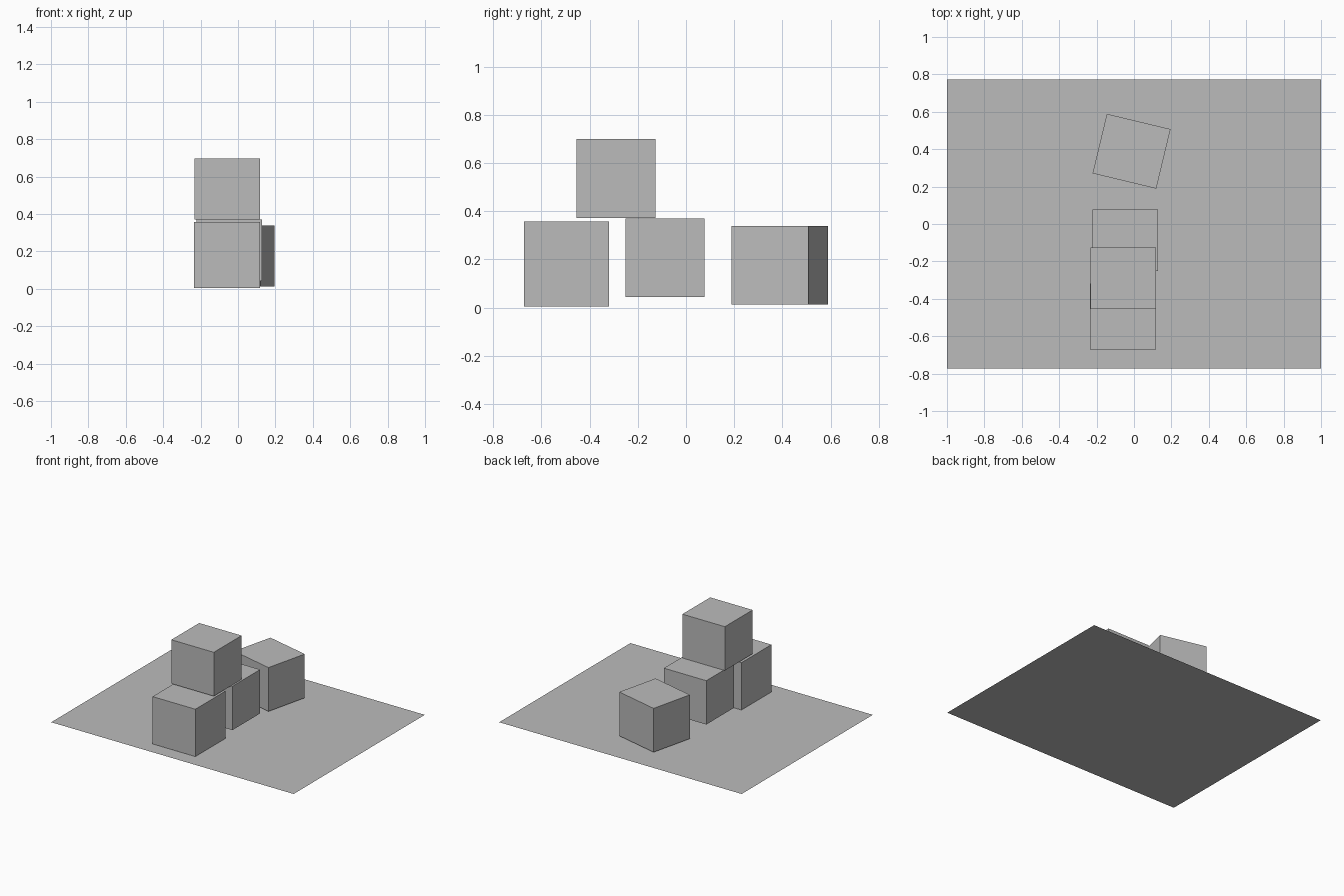
import bpy
import math

if "Cube" in bpy.data.objects:
    bpy.data.objects.remove(bpy.data.objects["Cube"])

grey = bpy.data.materials.new("mid_grey")
grey.diffuse_color = (0.5, 0.5, 0.5, 1.0)
grey.use_nodes = True
grey.node_tree.nodes["Principled BSDF"].inputs["Base Color"].default_value = grey.diffuse_color


def box(name, center, size, turn=0.0):
    """Add a flat-faced block with the given centre, size and turn about z."""
    bpy.ops.mesh.primitive_cube_add(size=1, location=center,
                                    rotation=(0, 0, math.radians(turn)))
    ob = bpy.context.object
    ob.name = name
    ob.scale = size
    ob.data.materials.append(grey)


# Thin sheet the blocks stand on
bpy.ops.mesh.primitive_plane_add(size=1, location=(0, 0, 0))
floor = bpy.context.object
floor.name = "floor_sheet"
floor.scale = (2.0, 1.545, 1.0)
floor.data.materials.append(grey)

# Row of blocks from front to back, with one stacked on top
box("front_block", (-0.058, -0.495, 0.181), (0.353, 0.353, 0.353))
box("middle_block", (-0.046, -0.087, 0.207), (0.35, 0.327, 0.327))
box("top_block", (-0.057, -0.290, 0.535), (0.35, 0.327, 0.327))
box("turned_back_block", (-0.013, 0.389, 0.176), (0.35, 0.327, 0.327), -13.5)
